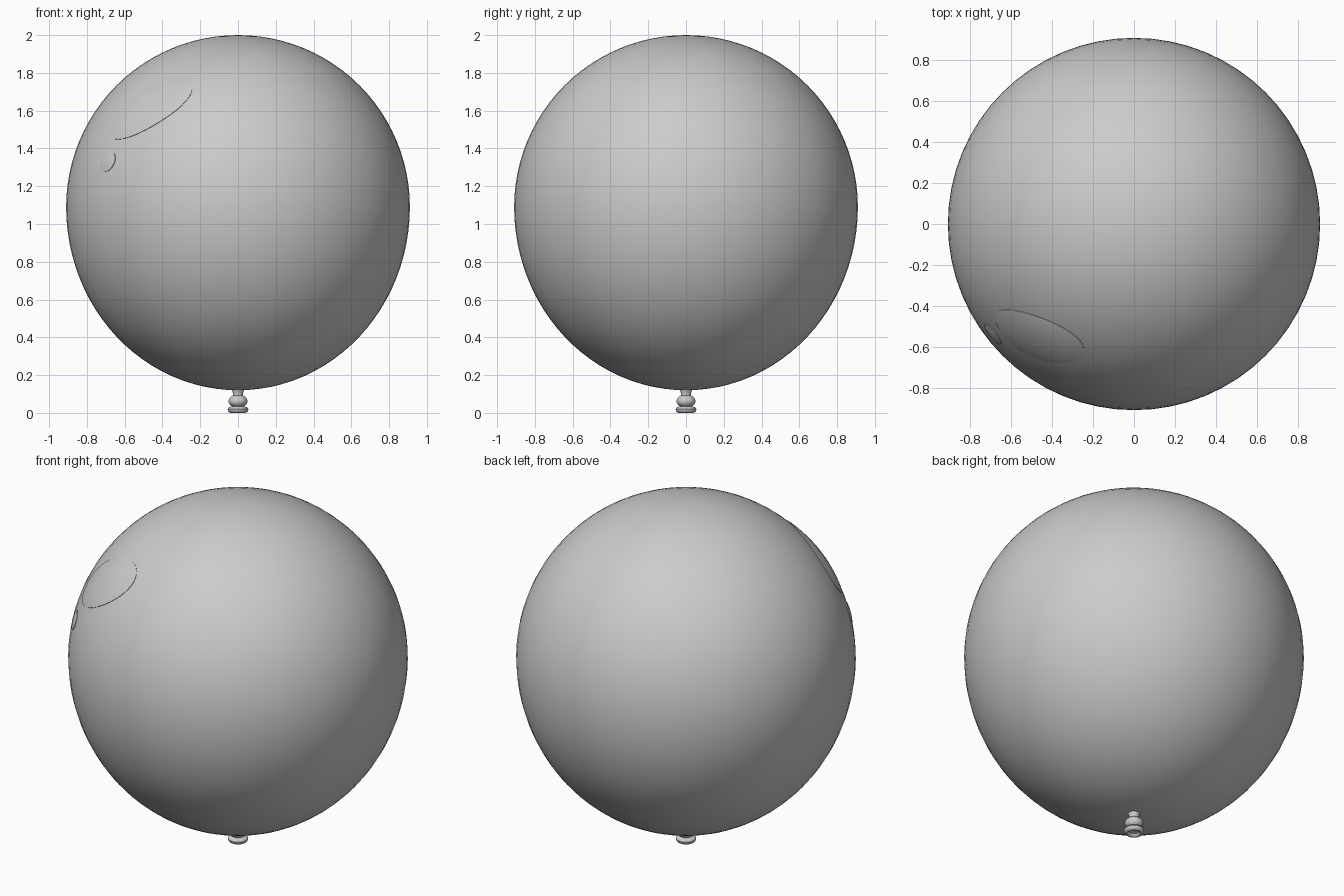
import bpy, bmesh, math
from mathutils import Vector

if "Cube" in bpy.data.objects:
    bpy.data.objects.remove(bpy.data.objects["Cube"])

CENTRE = Vector((0, 0, 1.09))
R = 0.91          # balloon radius (upper half is spherical)
DROP = 0.97       # depth of the slightly longer lower half


def finish(name, bm, angle=40):
    bmesh.ops.remove_doubles(bm, verts=bm.verts, dist=1e-5)
    bmesh.ops.recalc_face_normals(bm, faces=bm.faces)
    mesh = bpy.data.meshes.new(name)
    bm.to_mesh(mesh)
    bm.free()
    ob = bpy.data.objects.new(name, mesh)
    bpy.context.collection.objects.link(ob)
    bpy.ops.object.select_all(action='DESELECT')
    bpy.context.view_layer.objects.active = ob
    ob.select_set(True)
    bpy.ops.object.shade_smooth_by_angle(angle=math.radians(angle))
    return ob


def lathe(name, profile, segs=64):
    bm = bmesh.new()
    vs = [bm.verts.new((r, 0, z)) for r, z in profile]
    es = [bm.edges.new(p) for p in zip(vs, vs[1:])]
    bmesh.ops.spin(bm, geom=vs + es, axis=(0, 0, 1), cent=(0, 0, 0),
                   angle=math.tau, steps=segs, use_merge=True)
    return finish(name, bm)


def highlight(name, mid, along, half_len, half_wid, height, segs=40):
    """Thin oval dome that follows the balloon surface."""
    n = (Vector(mid) - CENTRE).normalized()
    u = Vector(along)
    u = (u - n * u.dot(n)).normalized()
    v = n.cross(u)
    bm = bmesh.new()

    def point(t, a, off):
        d = n * R + u * (t * half_len * math.cos(a)) + v * (t * half_wid * math.sin(a))
        return bm.verts.new(CENTRE + d.normalized() * (R + off))

    rings = [(t, 0.002 + height * (1 - t * t)) for t in (0.2, 0.4, 0.6, 0.8, 0.92, 1)]
    rings.append((1, -0.008))
    loops = [[point(t, math.tau * i / segs, off) for i in range(segs)]
             for t, off in rings]
    bm.faces.new(loops[0])
    for a, b in zip(loops, loops[1:]):
        for i in range(segs):
            j = (i + 1) % segs
            bm.faces.new((a[i], a[j], b[j], b[i]))
    bm.faces.new(loops[-1])
    return finish(name, bm)


# Balloon body: round on top, a little longer below
body = []
for i in range(49):
    a = math.pi * i / 48
    c = math.cos(a)
    body.append((R * math.sin(a), CENTRE.z + c * (R if c > 0 else DROP)))
lathe("balloon_body", body)

# Neck and knot below the body
lathe("neck", [(0, 0.14), (0.034, 0.125), (0.028, 0.11), (0.026, 0.09), (0.026, 0.07), (0, 0.07)], 32)
knot = [(0.05 * math.sin(math.pi * i / 16), 0.062 + 0.036 * math.cos(math.pi * i / 16))
        for i in range(17)]
lathe("knot", knot, 32)

# Rolled lip with a hollow mouth
lathe("mouth_lip", [(0, 0.035), (0.035, 0.035), (0.049, 0.029), (0.055, 0.02),
                    (0.053, 0.01), (0.046, 0.002), (0.038, 0), (0.03, 0.004),
                    (0.024, 0.014), (0, 0.02)], 32)

# Raised shine spots on the upper front left
highlight("large_highlight", (-0.48, -0.56, 1.62), (0.46, -0.13, 0.24), 0.27, 0.15, 0.006)
highlight("small_highlight", (-0.69, -0.54, 1.33), (0.08, -0.09, 0.05), 0.062, 0.055, 0.004)
